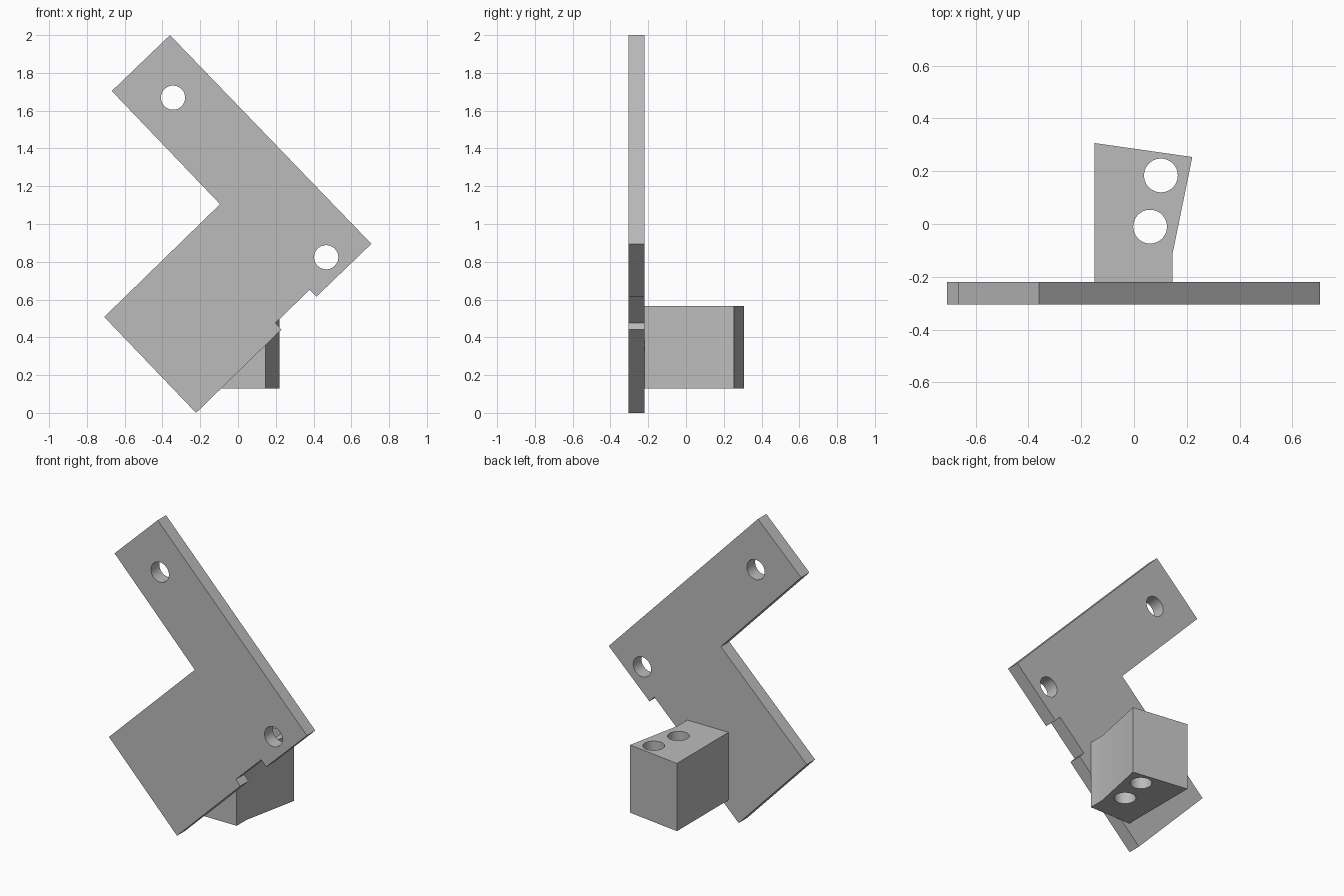
import bpy
import bmesh
from mathutils import Matrix, Vector

cube = bpy.data.objects.get("Cube")
if cube:
    bpy.data.objects.remove(cube, do_unlink=True)

grey = bpy.data.materials.new("plain grey")
grey.use_nodes = True
colour = (0.5, 0.5, 0.5, 1)
grey.diffuse_color = colour
grey.node_tree.nodes["Principled BSDF"].inputs["Base Color"].default_value = colour

HOLE_RADIUS = 0.064


def make_object(name, bm):
    bmesh.ops.recalc_face_normals(bm, faces=bm.faces)
    mesh = bpy.data.meshes.new(name)
    bm.to_mesh(mesh)
    bm.free()
    obj = bpy.data.objects.new(name, mesh)
    bpy.context.collection.objects.link(obj)
    return obj


def drilled_prism(name, outline, holes, place, low, high):
    """Extrude an outline from low to high, then drill round holes through it."""
    bm = bmesh.new()
    face = bm.faces.new([bm.verts.new(place(a, b, low)) for a, b in outline])
    extruded = bmesh.ops.extrude_face_region(bm, geom=[face])["geom"]
    shift = place(0, 0, high) - place(0, 0, low)
    bmesh.ops.translate(bm, vec=shift,
                        verts=[v for v in extruded if isinstance(v, bmesh.types.BMVert)])
    obj = make_object(name, bm)
    obj.data.materials.append(grey)

    # Hole cutters
    turn = shift.to_track_quat("Z", "Y").to_matrix().to_4x4()
    for a, b in holes:
        bm = bmesh.new()
        centre = Matrix.Translation(place(a, b, (low + high) / 2))
        bmesh.ops.create_cone(bm, cap_ends=True, segments=48, radius1=HOLE_RADIUS,
                              radius2=HOLE_RADIUS, depth=(high - low) * 1.5,
                              matrix=centre @ turn)
        cutter = make_object("hole_cutter", bm)
        cutter.data.materials.append(grey)
        cutter.hide_render = True
        bpy.context.view_layer.objects.active = obj
        cut = obj.modifiers.new("hole", "BOOLEAN")
        cut.operation = "DIFFERENCE"
        cut.solver = "EXACT"
        cut.object = cutter
        bpy.ops.object.modifier_apply(modifier=cut.name)
        bpy.data.objects.remove(cutter, do_unlink=True)

    bpy.ops.object.select_all(action="DESELECT")
    obj.select_set(True)
    bpy.context.view_layer.objects.active = obj
    bpy.ops.object.shade_smooth_by_angle()
    return obj


# Upright angled plate with a small notch in its lower edge
drilled_prism(
    "bracket_plate",
    [(-0.36, 2.0), (0.706, 0.895), (0.415, 0.615), (0.38, 0.652), (0.198, 0.476),
     (0.23, 0.441), (-0.222, 0), (-0.708, 0.508), (-0.095, 1.105), (-0.668, 1.704)],
    [(-0.344, 1.669), (0.467, 0.824)],
    lambda a, b, d: Vector((a, d, b)), -0.305, -0.22)

# Mounting block standing out behind the plate
drilled_prism(
    "mounting_block",
    [(-0.15, -0.22), (0.145, -0.22), (0.145, -0.118), (0.221, 0.254), (-0.15, 0.307)],
    [(0.102, 0.184), (0.061, -0.01)],
    lambda a, b, d: Vector((a, b, d)), 0.13, 0.567)
